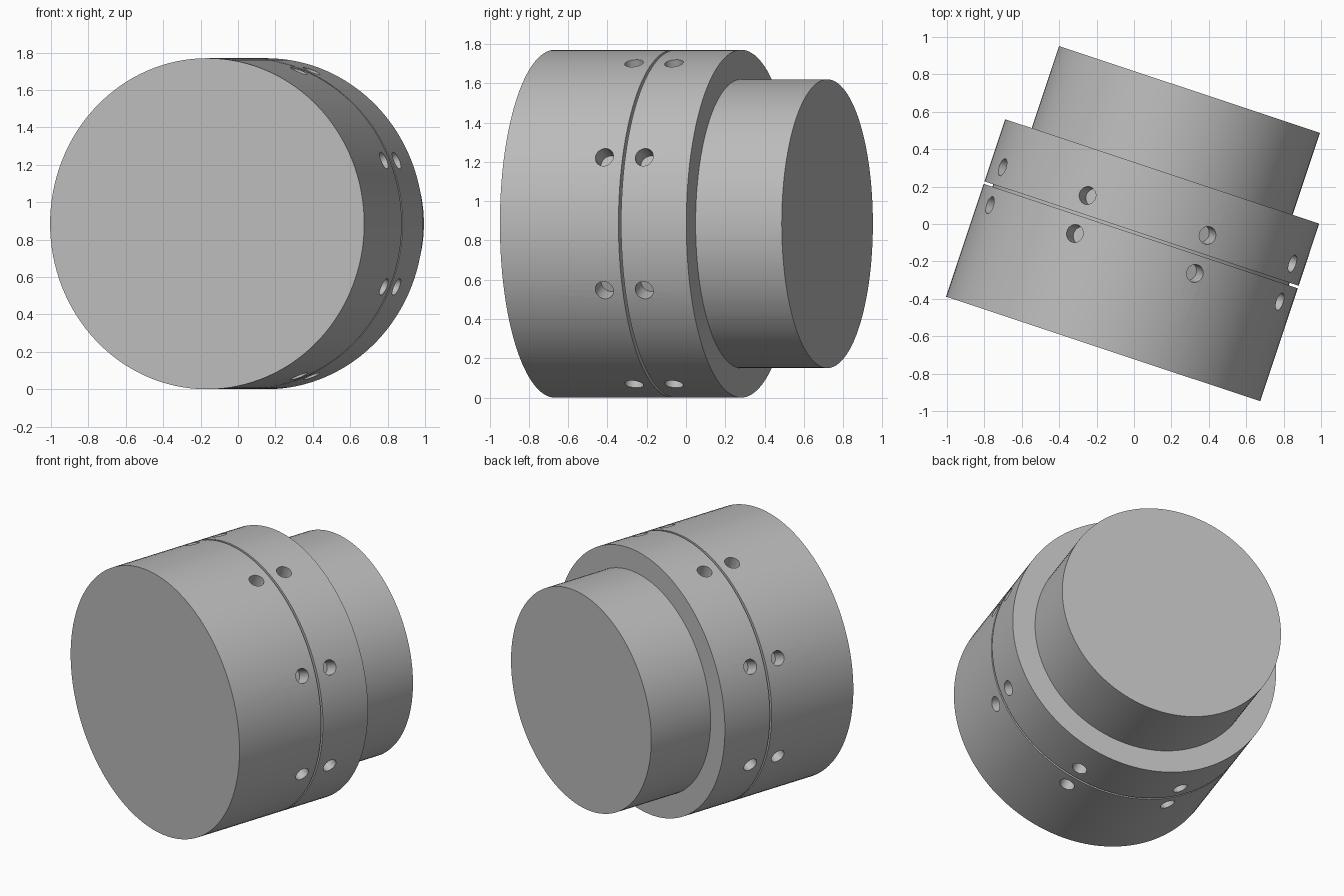
import bpy
import bmesh
import math
from mathutils import Matrix, Vector

if "Cube" in bpy.data.objects:
    bpy.data.objects.remove(bpy.data.objects["Cube"], do_unlink=True)

RADIUS, PLUG_RADIUS = 0.885, 0.735
BODY_LEN, FULL_LEN = 1.0, 1.462
GROOVE_START, GROOVE_END, GROOVE_DEPTH = 0.636, 0.65, 0.05
HOLE_RADIUS, HOLE_DEPTH = 0.048, 0.1
YAW = math.radians(-18.4)

# Single grey material
grey = bpy.data.materials.new("plain grey")
grey.use_nodes = True
grey.diffuse_color = (0.5, 0.5, 0.5, 1)
grey.node_tree.nodes["Principled BSDF"].inputs["Base Color"].default_value = (0.5, 0.5, 0.5, 1)


def make_object(name, bm):
    bmesh.ops.recalc_face_normals(bm, faces=bm.faces)
    mesh = bpy.data.meshes.new(name)
    bm.to_mesh(mesh)
    bm.free()
    mesh.materials.append(grey)
    obj = bpy.data.objects.new(name, mesh)
    bpy.context.collection.objects.link(obj)
    return obj


def lathe(name, profile, steps):
    """Turn a (radius, distance) profile around the y axis and cap both ends."""
    bm = bmesh.new()
    rings = []
    for radius, along in profile:
        angles = [math.tau * i / steps for i in range(steps)]
        rings.append([bm.verts.new((radius * math.cos(a), along, radius * math.sin(a)))
                      for a in angles])
    for low, high in zip(rings, rings[1:]):
        for i in range(steps):
            j = (i + 1) % steps
            bm.faces.new((low[i], low[j], high[j], high[i]))
    bm.faces.new(rings[0])
    bm.faces.new(rings[-1])
    return make_object(name, bm)


# Stepped drum with a thin groove and a narrower rear plug
inner = RADIUS - GROOVE_DEPTH
drum = lathe("stepped_drum", [
    (RADIUS, 0), (RADIUS, GROOVE_START), (inner, GROOVE_START),
    (inner, GROOVE_END), (RADIUS, GROOVE_END), (RADIUS, BODY_LEN),
    (PLUG_RADIUS, BODY_LEN), (PLUG_RADIUS, FULL_LEN)], 128)

# Two rings of eight blind radial holes, one on each side of the groove
bm = bmesh.new()
for along in (0.538, 0.752):
    for k in range(8):
        angle = math.radians(22.5 + 45 * k)
        outward = Vector((math.cos(angle), 0, math.sin(angle)))
        centre = outward * RADIUS + Vector((0, along, 0))
        turn = outward.to_track_quat('Z', 'Y').to_matrix().to_4x4()
        bmesh.ops.create_cone(bm, cap_ends=True, segments=32, radius1=HOLE_RADIUS,
                              radius2=HOLE_RADIUS, depth=2 * HOLE_DEPTH,
                              matrix=Matrix.Translation(centre) @ turn)
cutter = make_object("hole_cutter", bm)
cutter.hide_render = True

cut = drum.modifiers.new("holes", 'BOOLEAN')
cut.operation = 'DIFFERENCE'
cut.solver = 'EXACT'
cut.object = cutter
bpy.context.view_layer.objects.active = drum
bpy.ops.object.select_all(action='DESELECT')
drum.select_set(True)
bpy.ops.object.modifier_apply(modifier=cut.name)
bpy.data.objects.remove(cutter, do_unlink=True)
bpy.ops.object.shade_smooth_by_angle(angle=math.radians(30))

# Turn the drum to its resting direction, lying on the ground
drum.rotation_euler = (0, 0, YAW)
drum.location = (-0.165, -0.668, RADIUS)
